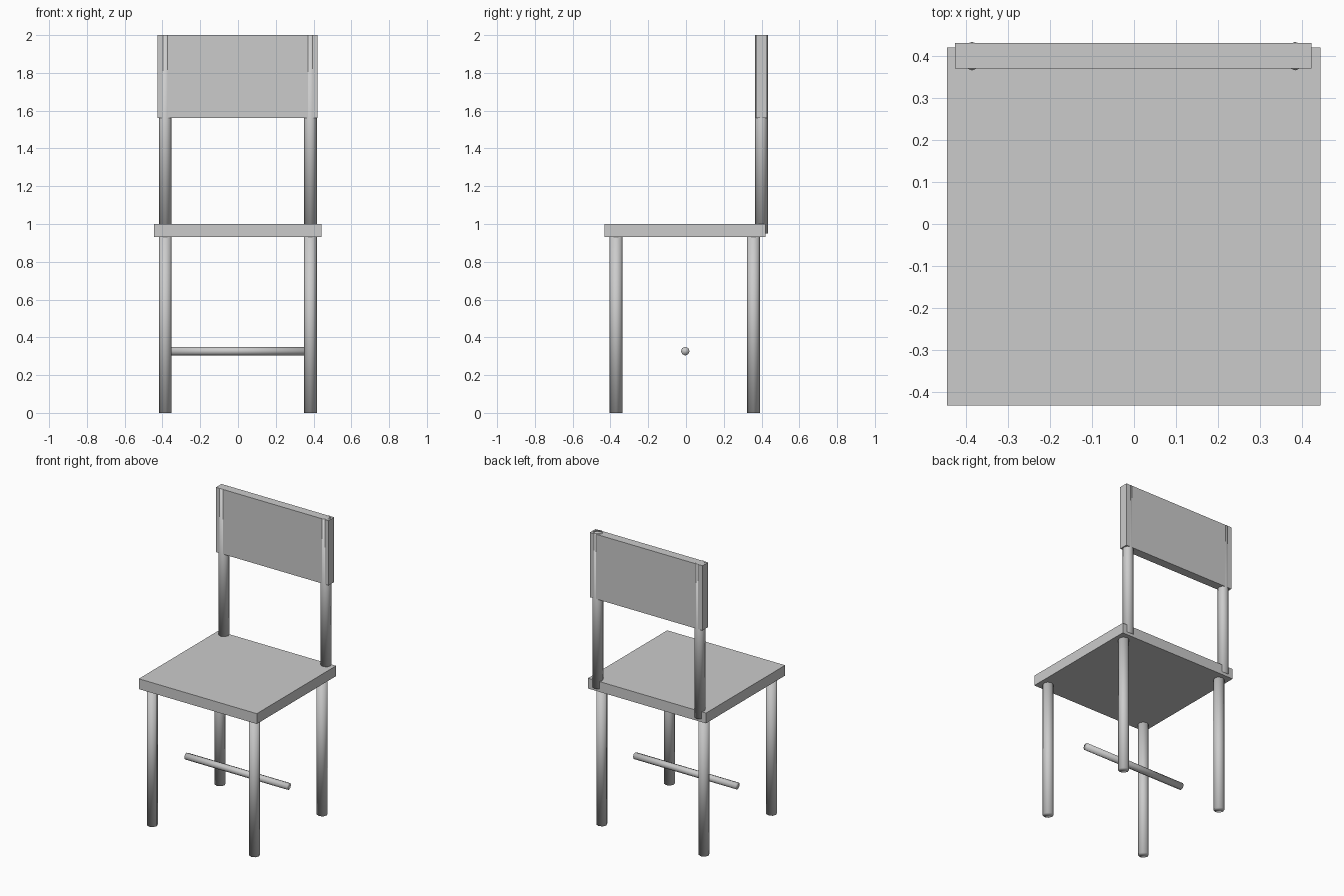
import bpy
import math

if "Cube" in bpy.data.objects:
    bpy.data.objects.remove(bpy.data.objects["Cube"])


def box(name, lo, hi):
    bpy.ops.mesh.primitive_cube_add(size=1, location=[(a + b) / 2 for a, b in zip(lo, hi)])
    ob = bpy.context.object
    ob.name = name
    ob.scale = [b - a for a, b in zip(lo, hi)]
    bpy.ops.object.transform_apply(location=False, rotation=False, scale=True)
    return ob


def rod(name, radius, length, location, rotation=(0, 0, 0)):
    # eight-sided round bar, smooth shaded
    bpy.ops.mesh.primitive_cylinder_add(vertices=8, radius=radius, depth=length,
                                        location=location, rotation=rotation)
    ob = bpy.context.object
    ob.name = name
    bpy.ops.object.shade_smooth()
    return ob


# Seat and backrest
box("seat", (-0.444, -0.431, 0.93), (0.443, 0.42, 1.0))
box("backrest_panel", (-0.425, 0.37, 1.56), (0.422, 0.43, 2.0))

# Legs and back posts on both sides
for side, x in (("left", -0.385), ("right", 0.383)):
    rod(f"front_leg_{side}", 0.034, 0.95, (x, -0.37, 0.475))
    rod(f"back_leg_{side}", 0.034, 0.95, (x, 0.357, 0.475))
    rod(f"back_post_{side}", 0.034, 1.05, (x, 0.399, 1.475))

# Cross rung under the seat
rod("rung", 0.023, 0.77, (0, -0.004, 0.327), (0, math.pi / 2, 0))
